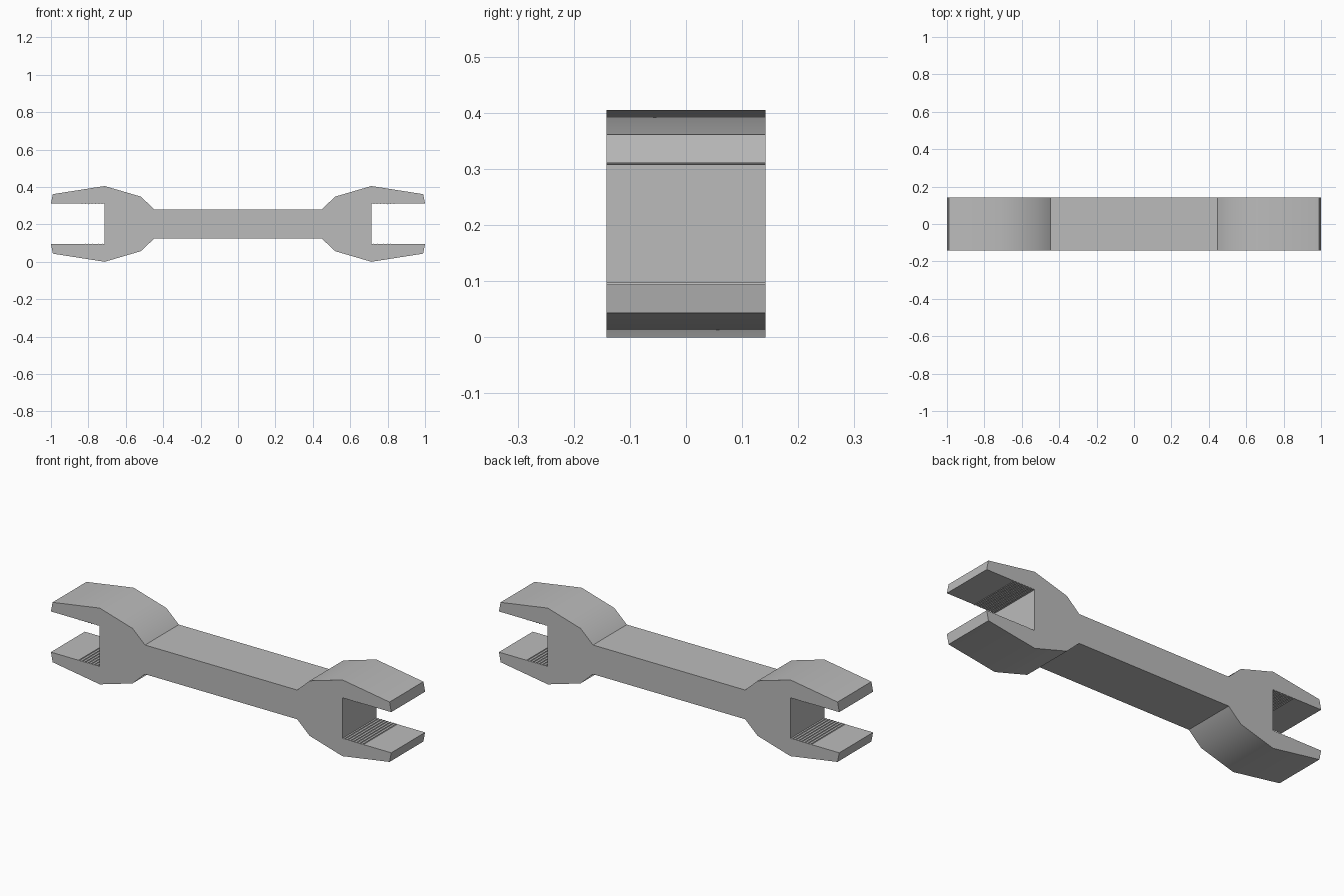
import bpy, bmesh
from math import radians
from mathutils import Vector

cube = bpy.data.objects.get("Cube")
if cube:
    bpy.data.objects.remove(cube, do_unlink=True)

HALF_DEPTH, MID_Z = 0.142, 0.2025
NOTCH_X, NOTCH_Z = 0.713, 0.108

steel = bpy.data.materials.new("steel grey")
steel.use_nodes = True
grey = (0.5, 0.5, 0.5, 1)
steel.diffuse_color = grey
steel.node_tree.nodes["Principled BSDF"].inputs["Base Color"].default_value = grey

# Upper right quarter: handle, shoulder, jaw, tip
quarter = [(0.447, 0.0775), (0.52, 0.146), (0.713, 0.2025),
           (0.99, 0.159), (1.0, NOTCH_Z)]
# Small grip ridges along the inner part of the jaw, then the notch corner
for i in reversed(range(7)):
    x = NOTCH_X + 0.013 + i * 0.018
    quarter += [(x + 0.003, NOTCH_Z), (x, NOTCH_Z - 0.003), (x - 0.003, NOTCH_Z)]
quarter.append((NOTCH_X, NOTCH_Z))

# Mirror the quarter into a whole closed outline
right = quarter + [(x, -z) for x, z in reversed(quarter)]
outline = right + [(-x, z) for x, z in reversed(right)]

# Extrude the outline through the thickness
bm = bmesh.new()
face = bm.faces.new([bm.verts.new((x, -HALF_DEPTH, z + MID_Z)) for x, z in outline])
result = bmesh.ops.extrude_face_region(bm, geom=[face])
verts = [g for g in result["geom"] if isinstance(g, bmesh.types.BMVert)]
bmesh.ops.translate(bm, verts=verts, vec=Vector((0, 2 * HALF_DEPTH, 0)))
bmesh.ops.recalc_face_normals(bm, faces=bm.faces)
mesh = bpy.data.meshes.new("double_ended_wrench")
bm.to_mesh(mesh)
bm.free()
mesh.materials.append(steel)
wrench = bpy.data.objects.new("double_ended_wrench", mesh)
bpy.context.collection.objects.link(wrench)

# Soft shoulders, crisp edges
bpy.ops.object.select_all(action='DESELECT')
wrench.select_set(True)
bpy.context.view_layer.objects.active = wrench
bpy.ops.object.shade_smooth_by_angle(angle=radians(30))
